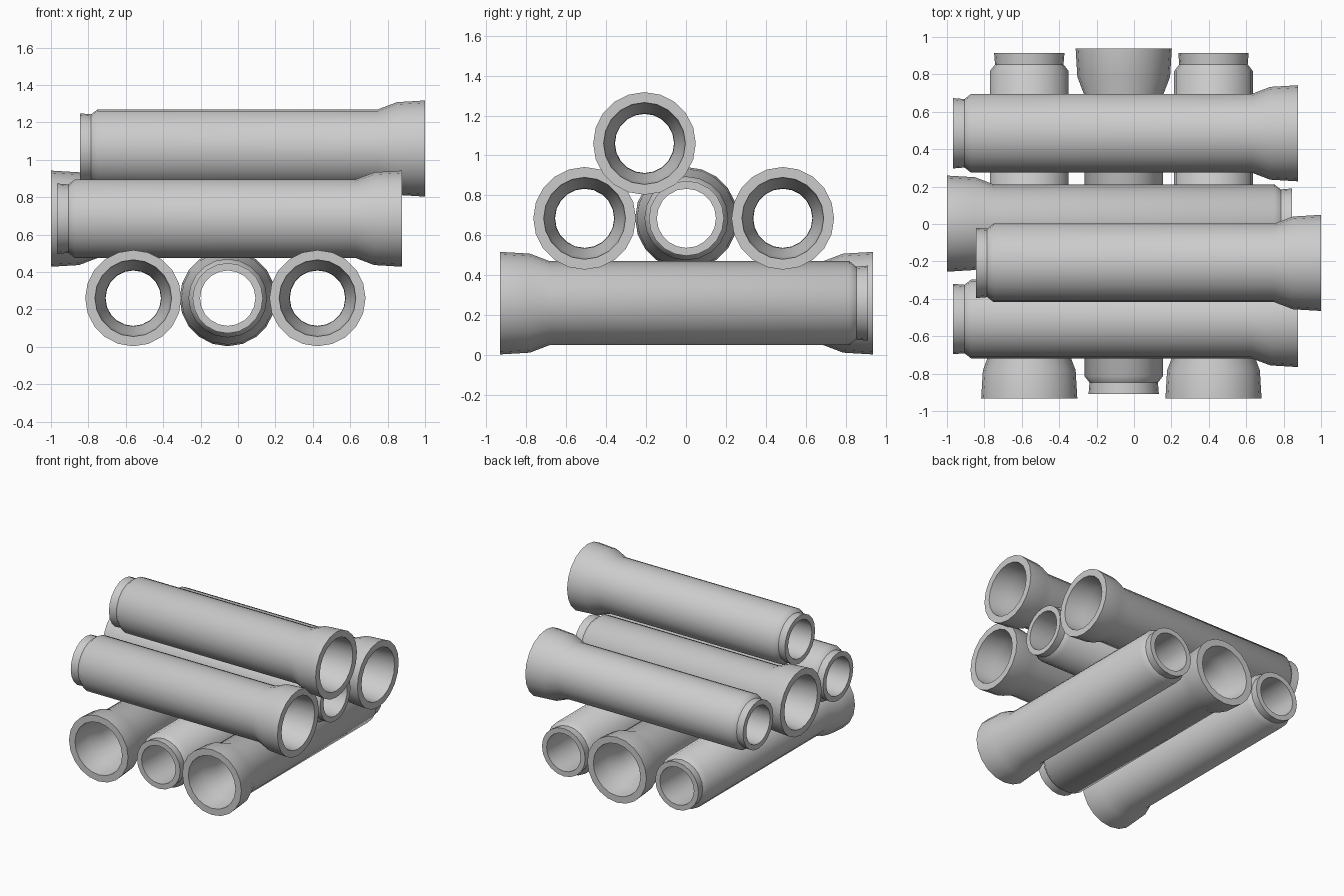
import bpy, bmesh, math
from mathutils import Vector, Matrix

if "Cube" in bpy.data.objects:
    bpy.data.objects.remove(bpy.data.objects["Cube"])

SIDES = 20
LENGTH = 1.845
# closed wall section: (distance from bell mouth, radius)
SECTION = [(0, 0.257), (0.15, 0.248), (0.25, 0.21), (1.75, 0.21),
           (1.785, 0.183), (LENGTH, 0.188),
           (LENGTH, 0.148), (0.25, 0.15), (0.15, 0.191), (0, 0.205)]


def pipe(name, mouth, direction):
    """Bell-ended pipe starting at its bell mouth and running along direction."""
    d = Vector(direction)
    up = Vector((0, 0, 1))
    side = up.cross(d)
    frame = Matrix((side, d, up)).transposed()
    bm = bmesh.new()
    rings = []
    for i in range(SIDES):
        a = 2 * math.pi * i / SIDES
        rings.append([bm.verts.new(frame @ Vector((r * math.cos(a), t, r * math.sin(a))))
                      for t, r in SECTION])
    n = len(SECTION)
    for i in range(SIDES):
        a, b = rings[i], rings[(i + 1) % SIDES]
        for j in range(n):
            k = (j + 1) % n
            bm.faces.new((a[j], a[k], b[k], b[j]))
    bmesh.ops.recalc_face_normals(bm, faces=bm.faces)
    mesh = bpy.data.meshes.new(name)
    bm.to_mesh(mesh)
    bm.free()
    ob = bpy.data.objects.new(name, mesh)
    ob.location = mouth
    bpy.context.collection.objects.link(ob)
    bpy.ops.object.select_all(action='DESELECT')
    ob.select_set(True)
    bpy.context.view_layer.objects.active = ob
    bpy.ops.object.shade_smooth_by_angle(angle=math.radians(40))


# bottom layer, running front to back with alternating ends
pipe("bottom_pipe_left", (-0.56, -0.932, 0.26), (0, 1, 0))
pipe("bottom_pipe_middle", (-0.055, 0.937, 0.26), (0, -1, 0))
pipe("bottom_pipe_right", (0.425, -0.932, 0.26), (0, 1, 0))

# second layer, running side to side
pipe("upper_pipe_front", (0.878, -0.508, 0.685), (-1, 0, 0))
pipe("upper_pipe_middle", (-1.0, 0.002, 0.685), (1, 0, 0))
pipe("upper_pipe_back", (0.878, 0.485, 0.685), (-1, 0, 0))

# single pipe on top
pipe("top_pipe", (1.0, -0.208, 1.06), (-1, 0, 0))
